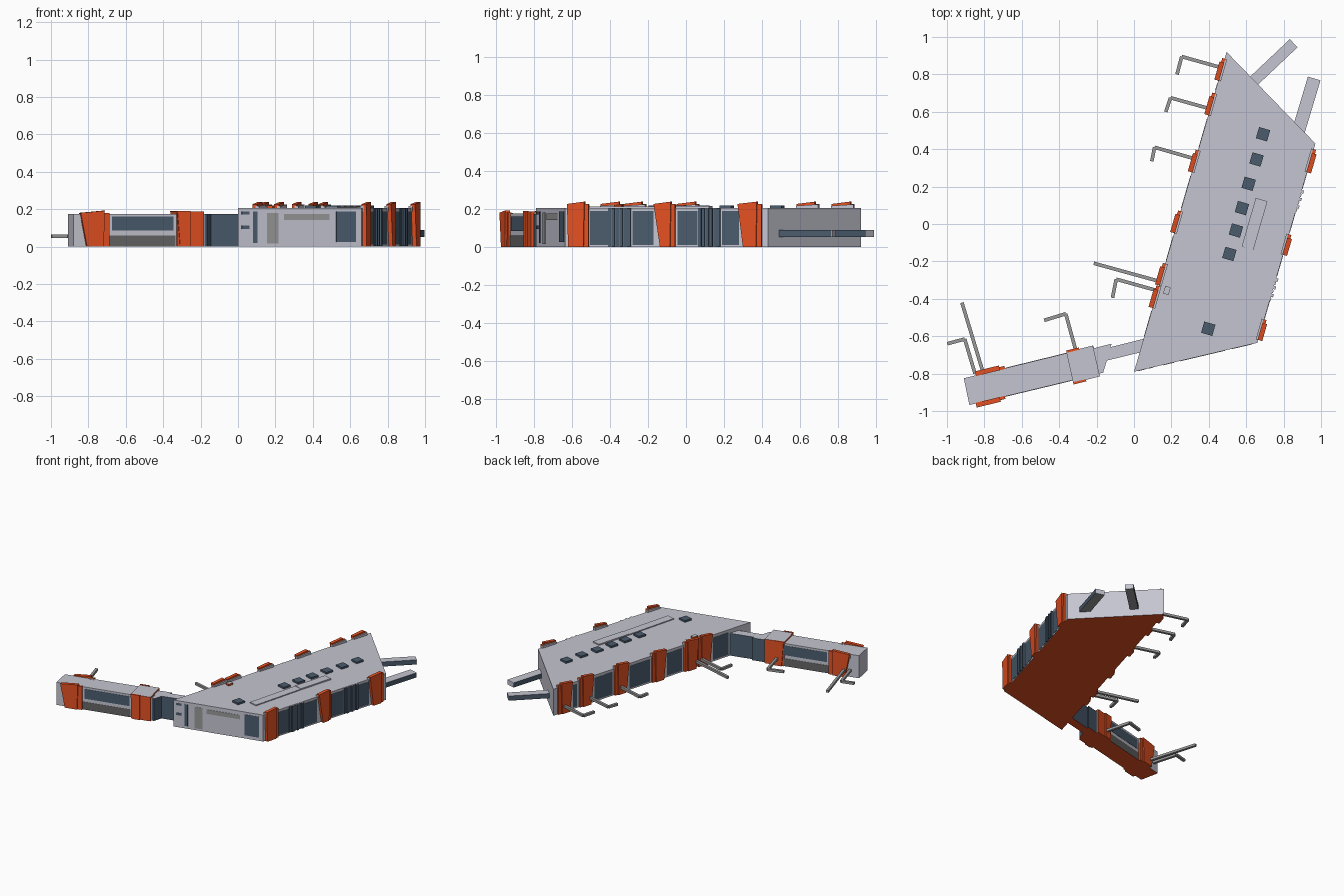
import bpy, bmesh
from mathutils import Vector

old = bpy.data.objects.get("Cube")
if old:
    bpy.data.objects.remove(old)


def material(name, rgb):
    m = bpy.data.materials.new(name)
    m.use_nodes = True
    m.diffuse_color = (*rgb, 1)
    m.node_tree.nodes["Principled BSDF"].inputs["Base Color"].default_value = (*rgb, 1)
    return m


GREY = material("pale grey", (0.56, 0.56, 0.64))
ORANGE = material("burnt orange", (0.78, 0.08, 0.016))
GLASS = material("slate glass", (0.07, 0.108, 0.155))
STEEL = material("steel grey", (0.32, 0.32, 0.32))
PANEL = material("mid grey", (0.31, 0.31, 0.32))
DARK = material("dark grey", (0.13, 0.13, 0.13))


def prism(name, base, offset, side, top=None, bottom=None):
    """Extrude a planar polygon; colour its up and down faces separately."""
    bm = bmesh.new()
    face = bm.faces.new([bm.verts.new(p) for p in base])
    new = bmesh.ops.extrude_face_region(bm, geom=[face])["geom"]
    bmesh.ops.translate(bm, vec=offset, verts=[v for v in new if isinstance(v, bmesh.types.BMVert)])
    bmesh.ops.recalc_face_normals(bm, faces=bm.faces)
    mesh = bpy.data.meshes.new(name)
    for m in (side, top or side, bottom or side):
        mesh.materials.append(m)
    for f in bm.faces:
        f.material_index = 1 if f.normal.z > 0.7 else 2 if f.normal.z < -0.7 else 0
    bm.to_mesh(mesh)
    bm.free()
    obj = bpy.data.objects.new(name, mesh)
    bpy.context.collection.objects.link(obj)


def block(name, outline, z0, z1, *mats):
    prism(name, [(x, y, z0) for x, y in outline], (0, 0, z1 - z0), *mats)


class Wall:
    """A vertical wall line; s runs along it, outward is on its right."""
    def __init__(self, a, b):
        self.a = Vector((*a, 0))
        self.d = (Vector((*b, 0)) - self.a).normalized()
        self.n = Vector((self.d.y, -self.d.x, 0))

    def at_x(self, x):
        return (x - self.a.x) / self.d.x

    def at_y(self, y):
        return (y - self.a.y) / self.d.y

    def shape(self, name, profile, out, *mats, inside=0.004):
        pts = [self.a + self.d * s + Vector((0, 0, z)) - self.n * inside for s, z in profile]
        prism(name, pts, self.n * (out + inside), *mats)

    def plate(self, name, s0, s1, z0, z1, out, side, top=GREY):
        self.shape(name, [(s0, z0), (s1, z0), (s1, z1), (s0, z1)], out, side, top)

    def portal(self, name, s, half, h, flip=1, lean=0.025):
        """Leaning orange slab, a lower return beside it and a pale backing on the roof."""
        edge = half * 0.65
        slab = [(-half + lean, 0), (edge - 0.005, 0), (edge, h), (-half, h - 0.012)]
        self.shape(name + "_slab", [(s + flip * p, z) for p, z in slab], 0.022, ORANGE)
        a, b = sorted((s + flip * (edge - 0.006), s + flip * half))
        self.plate(name + "_return", a, b, 0, h - 0.012, 0.013, ORANGE, ORANGE)
        cap = [(-half, h - 0.05), (half, h - 0.05), (half, h - 0.014), (-half, h - 0.022)]
        self.shape(name + "_backing", [(s + flip * p, z) for p, z in cap], 0.006,
                   GREY, inside=0.014)

    def fins(self, name, s0, s1, count):
        step = (s1 - s0) / count
        for i in range(count):
            self.plate(f"{name}_{i}", s0 + i * step, s0 + (i + 0.8) * step, 0.003, 0.203,
                       0.012 if i % 2 else 0.005, GLASS)


def bar(name, a, b, width, z0, z1, *mats):
    a, b = Vector(a), Vector(b)
    d = (b - a).normalized()
    n = Vector((-d.y, d.x)) * width / 2
    block(name, [a - n, b - n, b + n, a + n], z0, z1, *mats)


# Main hall
SW, SE, NE, NW = (0, -0.79), (0.66, -0.635), (0.97, 0.43), (0.495, 0.92)
block("main_hall", [SW, SE, NE, NW], 0, 0.205, GREY, GREY, ORANGE)
front, east, west = Wall(SW, SE), Wall(SE, NE), Wall(NW, SW)

# Front wall windows and panels
for i, (x0, x1, z0, z1, m) in enumerate([
        (0.02, 0.06, 0.17, 0.187, GLASS), (0.02, 0.06, 0.093, 0.113, GLASS),
        (0.08, 0.105, 0.02, 0.187, GLASS), (0.155, 0.215, 0.015, 0.18, PANEL),
        (0.245, 0.49, 0.142, 0.175, PANEL), (0.525, 0.63, 0.025, 0.187, GLASS)]):
    front.plate(f"front_panel_{i}", front.at_x(x0), front.at_x(x1), z0, z1, 0.002, m)

# East wall: glass bays, fins and portals
for i, (y0, y1) in enumerate([(-0.505, -0.41), (-0.28, -0.17), (-0.045, 0.06), (0.19, 0.28)]):
    east.plate(f"east_window_{i}", east.at_y(y0), east.at_y(y1), 0.01, 0.188, 0.002, GLASS)
for i, (y0, y1) in enumerate([(-0.41, -0.285), (0.065, 0.185)]):
    east.fins(f"east_fin_{i}", east.at_y(y0), east.at_y(y1), 6)
for i, (y, half, lean) in enumerate([(-0.565, 0.057, 0.006), (-0.11, 0.057, 0.035),
                                     (0.338, 0.064, 0.03)]):
    east.portal(f"east_portal_{i}", east.at_y(y), half, 0.238, lean=lean)

# West wall: portals with glass bays between them
gates = [0.825, 0.64, 0.335, 0.01, -0.27, -0.39]
for i, y in enumerate(gates):
    west.portal(f"west_portal_{i}", west.at_y(y), 0.061, 0.238, -1)
    y0, y1 = y - 0.075, gates[i + 1] + 0.075 if i < 5 else -0.60
    if y0 > y1:
        west.plate(f"west_window_{i}", west.at_y(y0), west.at_y(y1), 0.012, 0.185, 0.002, GLASS)

# Roof: skylights, long duct in two lengths, small vent
for i, (x, y) in enumerate([(0.69, 0.48), (0.655, 0.345), (0.613, 0.215), (0.577, 0.085),
                            (0.545, -0.035), (0.51, -0.16), (0.397, -0.56)]):
    c = Vector((x, y))
    d = east.d.xy * 0.031
    bar(f"skylight_{i}", c - d, c + d, 0.062, 0.2, 0.219, GLASS)
bar("roof_duct_south", (0.50, -0.53), (0.607, -0.13), 0.065, 0.2, 0.212, GREY)
bar("roof_duct_north", (0.607, -0.13), (0.682, 0.13), 0.065, 0.2, 0.215, GREY)
bar("roof_vent", (0.17, -0.375), (0.182, -0.335), 0.03, 0.2, 0.22, ORANGE, GREY)

# Annex wing
A, B, C, D = (-0.88, -0.968), (-0.18, -0.80), (-0.215, -0.655), (-0.91, -0.825)
block("annex", [A, B, C, D], 0, 0.175, GREY, GREY, ORANGE)
south, north = Wall(A, B), Wall(C, D)
for side, wall, flip in (("south", south, 1), ("north", north, -1)):
    s0, s1 = sorted((wall.at_x(-0.675), wall.at_x(-0.345)))
    wall.plate(f"annex_{side}_window", s0, s1, 0.085, 0.16, 0.002, GLASS)
    wall.plate(f"annex_{side}_base", s0 - 0.02, s1 + 0.01, 0, 0.06, 0.002, DARK)
    wall.portal(f"annex_{side}_end_portal", wall.at_x(-0.768), 0.08, 0.192, flip, 0.035)

# Raised collar around the annex
P, Q, R, S = (-0.325, -0.85), (-0.182, -0.815), (-0.22, -0.65), (-0.362, -0.685)
block("annex_collar", [P, Q, R, S], 0, 0.187, ORANGE, GREY, ORANGE)
collar = [(0, 0.19), (0.015, 0), (0.07, 0), (0.07, 0.19)]
Wall(P, Q).shape("collar_south_slab", collar, 0.008, ORANGE)
Wall(R, S).shape("collar_north_slab", [(0.145 - s, z) for s, z in collar], 0.008, ORANGE)

# Glazed link between annex and hall
block("link_corridor", [(-0.19, -0.80), (-0.165, -0.795), (-0.145, -0.73), (0.06, -0.68),
                        (0.06, -0.612), (-0.125, -0.658), (-0.12, -0.64), (-0.225, -0.667)],
      0, 0.173, GLASS, GREY, ORANGE)

# Boarding bridges on the west side
bridges = [[(0.47, 0.835), (0.255, 0.895), (0.23, 0.80)],
           [(0.41, 0.615), (0.195, 0.675), (0.17, 0.60)],
           [(0.32, 0.35), (0.11, 0.41), (0.095, 0.335)],
           [(0.13, -0.305), (-0.215, -0.21)],
           [(0.12, -0.355), (-0.095, -0.295), (-0.115, -0.395)],
           [(-0.31, -0.68), (-0.365, -0.48), (-0.48, -0.515)],
           [(-0.805, -0.80), (-0.92, -0.42)],
           [(-0.85, -0.80), (-0.905, -0.615), (-0.998, -0.64)]]
for i, path in enumerate(bridges):
    for j, (a, b) in enumerate(zip(path, path[1:])):
        bar(f"bridge_{i}_{j}", a, b, 0.019, 0.046, 0.064, STEEL)

# Wide walkways at the back, glazed sides and pale ends
for name, a, b, width in (("inner", (0.63, 0.755), (0.85, 0.963), 0.06),
                          ("outer", (0.88, 0.50), (0.962, 0.773), 0.07)):
    bar(f"walkway_{name}", a, b, width, 0.052, 0.088, GLASS, GREY, PANEL)
    end = Vector(b)
    tip = end + (end - Vector(a)).normalized() * 0.005
    bar(f"walkway_{name}_end", end, tip, width, 0.052, 0.088, GREY)
